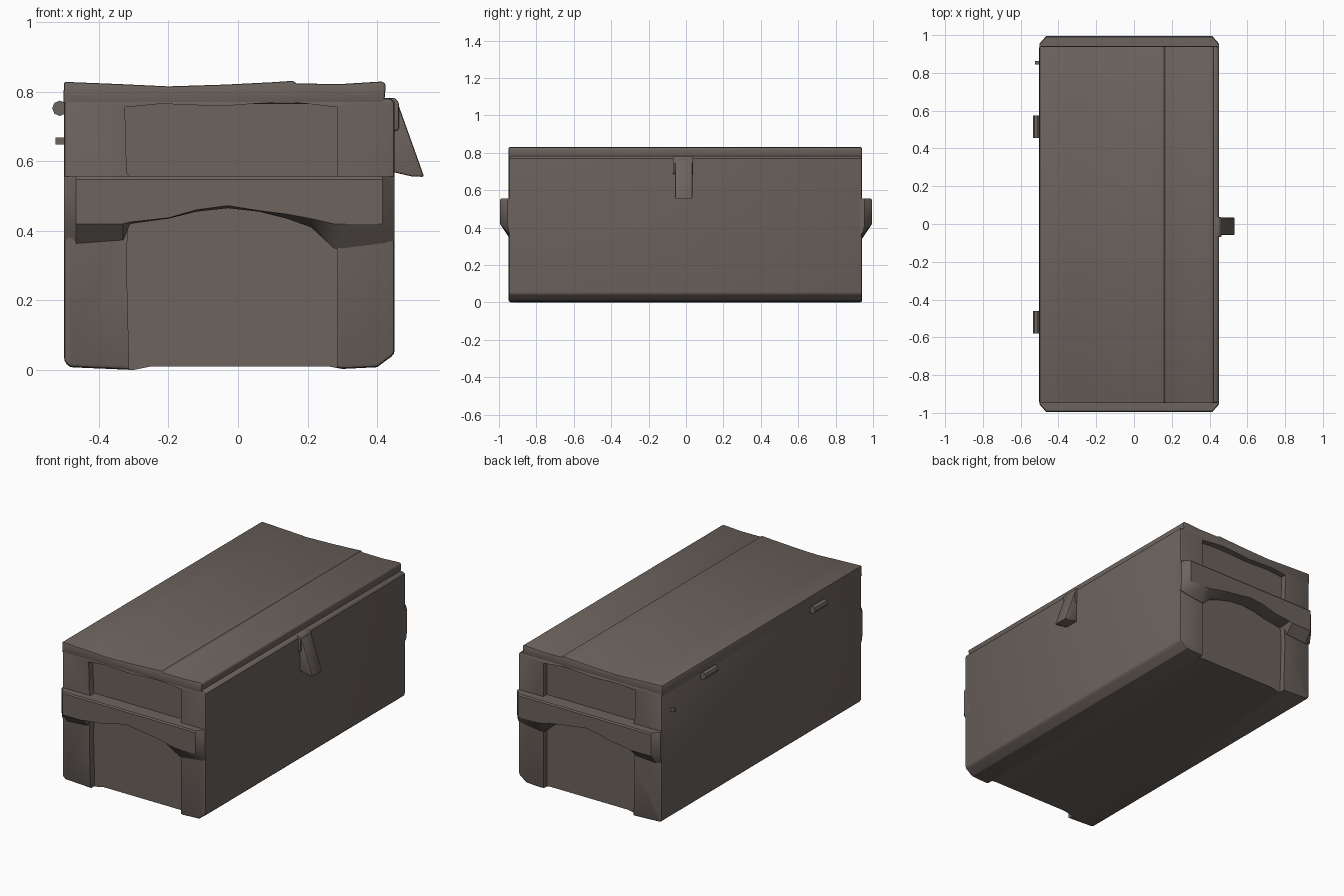
import bpy, bmesh, math
from mathutils import Vector

if "Cube" in bpy.data.objects:
    bpy.data.objects.remove(bpy.data.objects["Cube"])

mat = bpy.data.materials.new("weathered grey brown")
mat.diffuse_color = (0.15, 0.125, 0.11, 1)
mat.use_nodes = True
mat.node_tree.nodes["Principled BSDF"].inputs["Base Color"].default_value = mat.diffuse_color


def finish(name, bm, bevel=0.0, smooth=True):
    bmesh.ops.recalc_face_normals(bm, faces=bm.faces)
    if bevel:
        edges = [e for e in bm.edges if len(e.link_faces) == 2 and e.calc_face_angle() > 0.7]
        bmesh.ops.bevel(bm, geom=edges, offset=bevel, segments=2, profile=0.5,
                        affect='EDGES', clamp_overlap=True)
    me = bpy.data.meshes.new(name)
    bm.to_mesh(me)
    bm.free()
    ob = bpy.data.objects.new(name, me)
    bpy.context.collection.objects.link(ob)
    me.materials.append(mat)
    return ob


def extrude_y(name, pts, y0, y1, bevel=0.0):
    """Extrude an x-z profile between two y positions."""
    bm = bmesh.new()
    a = bm.faces.new([bm.verts.new((x, y0, z)) for x, z in pts])
    r = bmesh.ops.extrude_face_region(bm, geom=[a])
    for v in r['geom']:
        if isinstance(v, bmesh.types.BMVert):
            v.co.y = y1
    return finish(name, bm, bevel)


def rect(x0, x1, z0, z1):
    return [(x0, z0), (x1, z0), (x1, z1), (x0, z1)]


# main box with rounded lower edges
body = extrude_y("chest_body",
                 [(-0.50, 0.025), (-0.485, 0.008), (-0.30, 0.0), (-0.25, 0.01), (0.26, 0.01),
                  (0.30, 0.003), (0.40, 0.008), (0.45, 0.045), (0.45, 0.77), (0.44, 0.782),
                  (-0.50, 0.782)], -0.948, 0.942, 0.014)

# recessed panels in both ends, leaving corner posts and feet
lower = [(-0.31, -0.1), (0.285, -0.1), (0.285, 0.5), (-0.315, 0.5), (-0.32, 0.3)]
upper = [(-0.30, 0.53), (0.285, 0.53), (0.285, 0.755), (0.14, 0.772), (-0.05, 0.758),
         (-0.22, 0.765), (-0.325, 0.755), (-0.32, 0.57)]
for s in (-1, 1):
    for pts in (lower, upper):
        cutter = extrude_y("panel_cutter", pts, s * 0.908, s * 1.1)
        cutter.hide_render = True
        m = body.modifiers.new("panel", 'BOOLEAN')
        m.operation = 'DIFFERENCE'
        m.solver = 'EXACT'
        m.object = cutter
        bpy.context.view_layer.objects.active = body
        bpy.ops.object.modifier_apply(modifier=m.name)
        bpy.data.objects.remove(cutter)

# lid of uneven planks, set back from the front lip
lid = extrude_y("lid", [(-0.502, 0.765), (-0.50, 0.828), (-0.35, 0.822), (-0.20, 0.815),
                        (-0.04, 0.82), (0.10, 0.827), (0.160, 0.831), (0.166, 0.823),
                        (0.30, 0.822), (0.415, 0.829), (0.425, 0.82), (0.42, 0.765)],
                -0.948, 0.94, 0.006)

# carrying batten on each end: arched grip underside, tapering into posts
cols = [(-0.50, 0.955, 0.42, 0.37), (-0.465, 0.995, 0.42, 0.36), (-0.33, 0.995, 0.42, 0.37),
        (-0.31, 0.995, 0.425, 0.42), (-0.20, 0.995, 0.437, 0.435), (-0.12, 0.995, 0.46, 0.455),
        (-0.03, 0.995, 0.472, 0.465), (0.06, 0.995, 0.458, 0.455), (0.14, 0.995, 0.448, 0.435),
        (0.21, 0.995, 0.435, 0.41), (0.275, 0.995, 0.42, 0.35), (0.30, 0.995, 0.42, 0.345),
        (0.415, 0.995, 0.42, 0.36), (0.45, 0.955, 0.42, 0.37)]
parts = [body, lid]
for side, s in (("front", -1), ("back", 1)):
    bm = bmesh.new()
    rings = []
    for x, y, zf, zb in cols:
        sec = [(0.90, 0.556), (y - 0.006, 0.556), (y, 0.548), (y, zf), (0.945, zb), (0.90, zb)]
        rings.append([bm.verts.new((x, s * py, pz)) for py, pz in sec])
    for a, b in zip(rings, rings[1:]):
        for i in range(6):
            j = (i + 1) % 6
            bm.faces.new((a[i], a[j], b[j], b[i]))
    bm.faces.new(rings[0])
    bm.faces.new(rings[-1])
    parts.append(finish(side + "_carry_batten", bm))

# hasp: small base plate and flared tongue
parts.append(extrude_y("hasp_base", [(0.43, 0.68), (0.462, 0.69), (0.462, 0.77), (0.45, 0.782),
                                     (0.43, 0.782)], -0.07, 0.038, 0.004))
parts.append(extrude_y("hasp_tongue", [(0.44, 0.765), (0.46, 0.765), (0.535, 0.555), (0.50, 0.556),
                                       (0.44, 0.57)], -0.058, 0.034, 0.006))

# hinge knuckles on the left side
for n, (y0, y1) in enumerate(((0.455, 0.575), (-0.58, -0.46))):
    ring = [(-0.512 + 0.022 * math.cos(k * math.pi / 4), 0.752 + 0.022 * math.sin(k * math.pi / 4))
            for k in range(8)]
    parts.append(extrude_y("hinge_%d" % (n + 1), ring, y0, y1))
# small stud on the left side
parts.append(extrude_y("side_stud", rect(-0.525, -0.49, 0.648, 0.668), 0.845, 0.862))

bpy.ops.object.select_all(action='DESELECT')
for ob in parts:
    ob.select_set(True)
bpy.context.view_layer.objects.active = body
bpy.ops.object.shade_smooth_by_angle(angle=math.radians(30))
